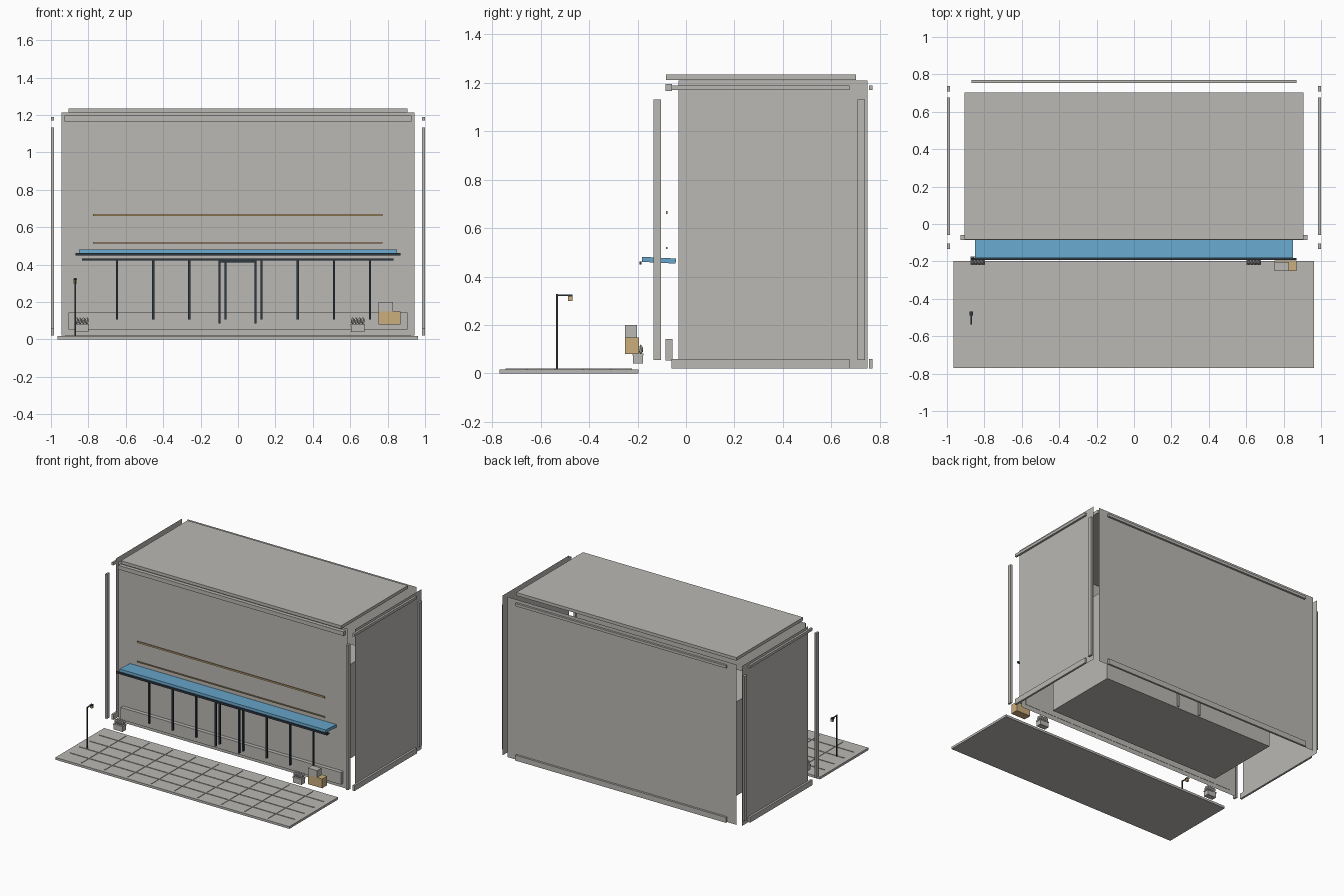
import bpy, bmesh, math
from mathutils import Matrix, Vector


def material(name, rgb):
    m = bpy.data.materials.new(name)
    m.diffuse_color = (*rgb, 1)
    return m


GREY = material("warm grey", (0.49, 0.48, 0.455))
BLUE = material("awning blue", (0.14, 0.39, 0.61))
TAN = material("wood tan", (0.60, 0.42, 0.20))
DARK = material("dark slate", (0.03, 0.042, 0.055))


def build(name, boxes, mat, tilt=0.0):
    """One object from boxes given as (x0, x1, y0, y1, z0, z1)."""
    bm = bmesh.new()
    for x0, x1, y0, y1, z0, z1 in boxes:
        centre = Vector((x0 + x1, y0 + y1, z0 + z1)) / 2
        m = (Matrix.Translation(centre) @ Matrix.Rotation(tilt, 4, 'X')
             @ Matrix.Diagonal((x1 - x0, y1 - y0, z1 - z0, 1)))
        bmesh.ops.create_cube(bm, size=1, matrix=m)
    return finish(name, bm, mat)


def finish(name, bm, mat):
    me = bpy.data.meshes.new(name)
    bm.to_mesh(me)
    bm.free()
    me.materials.append(mat)
    ob = bpy.data.objects.new(name, me)
    bpy.context.collection.objects.link(ob)
    return ob


def sheet(name, corners, mat):
    """Single flat wall panel without thickness."""
    bm = bmesh.new()
    bm.faces.new([bm.verts.new(c) for c in corners])
    return finish(name, bm, mat)


# Wall panels, pulled slightly apart at the corners
for name, y, s in (("front_wall", -0.057, 1), ("back_wall", 0.755, -1)):
    a, b = -0.943 * s, 0.943 * s
    sheet(name, [(a, y, 0.02), (b, y, 0.02), (b, y, 1.213), (a, y, 1.213)], GREY)
for name, s in (("right_wall", 1), ("left_wall", -1)):
    a, b = (-0.03, 0.75) if s > 0 else (0.75, -0.03)
    x = 0.985 * s
    sheet(name, [(x, a, 0.02), (x, b, 0.02), (x, b, 1.21), (x, a, 1.21)], GREY)

# Roof slab
build("roof", [(-0.907, 0.907, -0.083, 0.702, 1.212, 1.235)], GREY)

# Cornice and plinth boards on the front and back
build("front_cornice", [(-0.928, 0.928, -0.085, -0.058, 1.166, 1.196)], GREY)
build("front_plinth", [(-0.907, 0.907, -0.085, -0.055, 0.053, 0.143)], GREY)
build("back_trim", [(-0.868, 0.868, 0.755, 0.77, z0, z1)
                    for z0, z1 in ((1.17, 1.19), (0.02, 0.06))], GREY)

# Side trim strips and free-standing corner posts
for name, s in (("right", 1), ("left", -1)):
    x0, x1 = sorted((0.985 * s, 1.0 * s))
    build(name + "_trim", [(x0, x1, -0.06, 0.675, z0, z1)
                           for z0, z1 in ((1.17, 1.19), (0.02, 0.06))], GREY)
    build(name + "_corner_posts", [(x0, x1, y, y + 0.03, 0.055, 1.132)
                                   for y in (-0.134, 0.709)], GREY)

# Inner room shell with a door on its rear side
build("inner_room", [(-0.715, 0.715, 0.0, 0.57, 0.05, 0.75)], GREY)
build("inner_door_frame", [(-0.10, -0.085, 0.57, 0.58, 0.06, 0.45),
                           (0.085, 0.10, 0.57, 0.58, 0.06, 0.45),
                           (-0.10, 0.10, 0.57, 0.58, 0.45, 0.465)], GREY)

# Awning with its front rail
build("awning", [(-0.85, 0.85, -0.182, -0.042, 0.457, 0.478)], BLUE, math.radians(-3))
build("awning_rail", [(-0.868, 0.868, -0.192, -0.183, 0.449, 0.463)], DARK)

# Sign battens on the front
build("upper_batten", [(-0.775, 0.772, -0.083, -0.076, 0.659, 0.670)], TAN)
build("lower_batten", [(-0.775, 0.772, -0.083, -0.076, 0.514, 0.521)], TAN)

# Shopfront frame: top beam, evenly spaced mullions, door frame
build("shopfront_beam", [(-0.835, 0.832, -0.126, -0.114, 0.422, 0.432)], DARK)
build("mullions", [(-0.653 + i * 0.1933, -0.641 + i * 0.1933, -0.126, -0.114, 0.107, 0.424)
                   for i in range(8)], DARK)
build("door_frame", [(-0.104, -0.093, -0.128, -0.116, 0.085, 0.42),
                     (0.089, 0.100, -0.128, -0.116, 0.085, 0.42),
                     (-0.104, 0.100, -0.128, -0.116, 0.411, 0.422)], DARK)

# Pavement slab with paving joints
build("pavement", [(-0.965, 0.962, -0.77, -0.197, 0.0, 0.017)], GREY)
joints = [(-0.925, 0.925, y - 0.003, y + 0.003, 0.015, 0.021)
          for y in (-0.655, -0.54, -0.425, -0.31)]
joints += [(-0.77 + i * 0.1925 - 0.003, -0.77 + i * 0.1925 + 0.003, -0.745, -0.222, 0.015, 0.0205)
           for i in range(9)]
build("paving_joints", joints, GREY)

# Street lamp
build("lamp_pole", [(-0.874, -0.867, -0.536, -0.529, 0.017, 0.327),
                    (-0.874, -0.867, -0.536, -0.475, 0.320, 0.326)], DARK)
build("lamp_cap", [(-0.880, -0.861, -0.488, -0.468, 0.318, 0.325)], DARK)
build("lamp_head", [(-0.879, -0.862, -0.487, -0.469, 0.300, 0.318)], TAN)

# Planters with small round shrubs
for name, x in (("left", -0.835), ("right", 0.64)):
    build(name + "_planter", [(x - 0.036, x + 0.036, -0.218, -0.177, 0.04, 0.074),
                              (x - 0.039, x + 0.039, -0.220, -0.175, 0.074, 0.082)], GREY)
    bm = bmesh.new()
    for i in range(4):
        for dy in (-0.01, 0.01):
            m = Matrix.Translation((x - 0.027 + i * 0.018, -0.197 + dy, 0.099))
            bmesh.ops.create_icosphere(bm, subdivisions=1, radius=0.011,
                                       matrix=m @ Matrix.Diagonal((1, 1, 1.8, 1)))
    finish(name + "_shrubs", bm, GREY)

# Stacked crates by the door
build("wooden_crate", [(0.752, 0.870, -0.252, -0.194, 0.080, 0.149)], TAN)
build("grey_crate", [(0.752, 0.828, -0.252, -0.202, 0.149, 0.200)], GREY)
